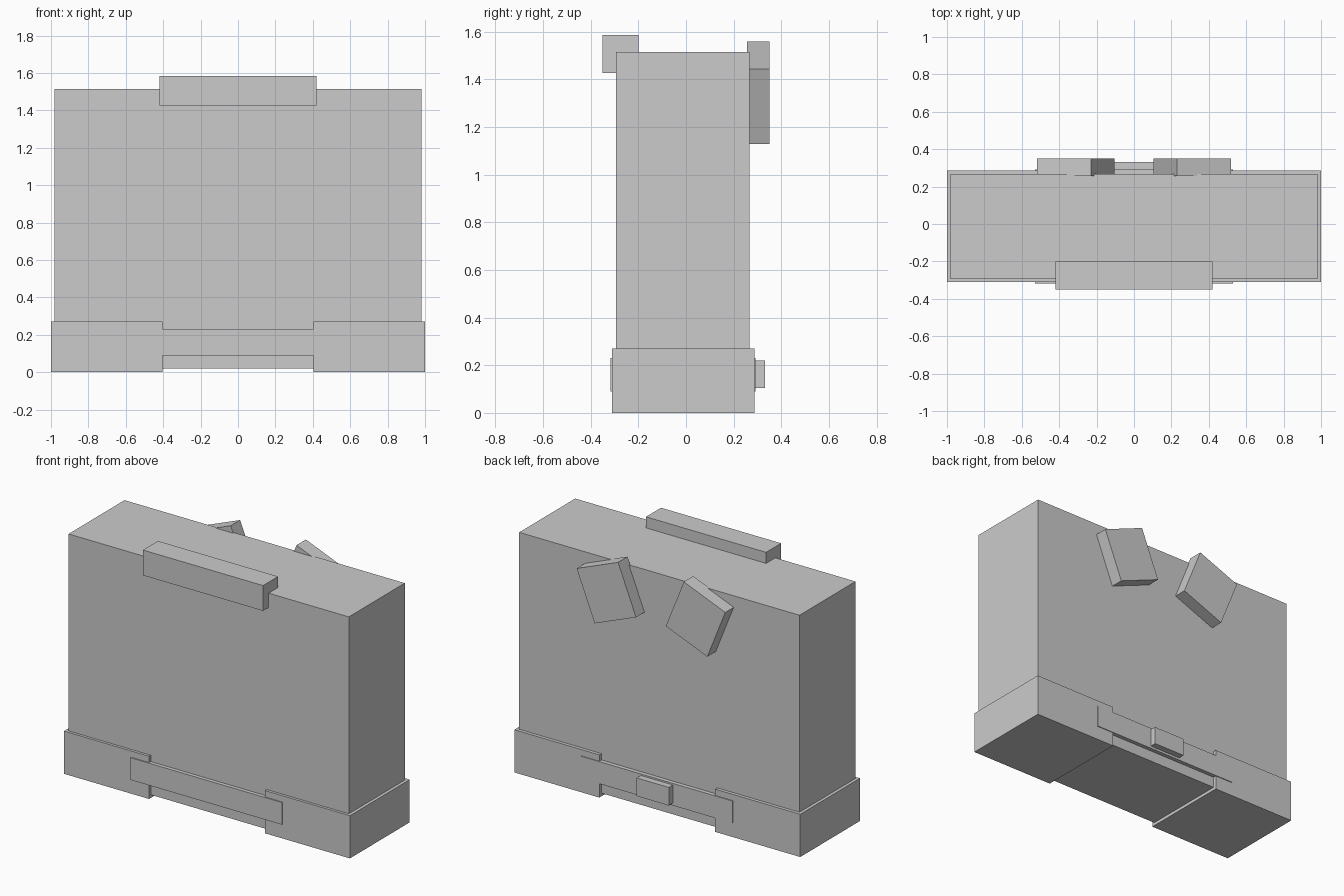
import bpy
import math

cube = bpy.data.objects.get("Cube")
if cube:
    bpy.data.objects.remove(cube, do_unlink=True)

# Single grey finish
grey = bpy.data.materials.new("plain_grey")
grey.use_nodes = True
colour = (0.6, 0.6, 0.6, 1.0)
grey.diffuse_color = colour
grey.node_tree.nodes["Principled BSDF"].inputs["Base Color"].default_value = colour


def box(name, x, y, z, tilt=0.0):
    """Box from (low, high) ranges, turned by tilt about the y axis."""
    centre = [(a + b) / 2 for a, b in (x, y, z)]
    size = [b - a for a, b in (x, y, z)]
    bpy.ops.mesh.primitive_cube_add(size=1, location=centre, rotation=(0, tilt, 0))
    ob = bpy.context.object
    ob.name = name
    ob.scale = size
    bpy.ops.object.transform_apply(location=False, rotation=False, scale=True)
    ob.data.materials.append(grey)
    return ob


# Main case and the lip over its front top edge
FRONT, BACK = -0.293, 0.266
box("case_body", (-0.98, 0.98), (FRONT, BACK), (0.02, 1.515))
box("front_top_lip", (-0.42, 0.42), (-0.35, -0.2), (1.425, 1.585))

# Base blocks and tilted back flaps, one on each side
flap_w, flap_h, flap_x, flap_z = 0.312, 0.338, 0.312, 1.343
for side, s in (("left", 1), ("right", -1)):
    box(side + "_base_block", sorted((s * 0.405, s)), (-0.31, 0.287), (0, 0.27))
    cx = s * flap_x
    box(side + "_back_flap", (cx - flap_w / 2, cx + flap_w / 2),
        (BACK - 0.01, 0.35), (flap_z - flap_h / 2, flap_z + flap_h / 2),
        s * math.radians(21.8))

# Straps joining the base blocks, and the back latch
box("front_strap", (-0.53, 0.53), (-0.317, FRONT + 0.01), (0.09, 0.23))
box("back_strap", (-0.53, 0.53), (BACK - 0.01, 0.292), (0.09, 0.23))
box("back_latch", (-0.112, 0.112), (0.28, 0.332), (0.105, 0.22))
